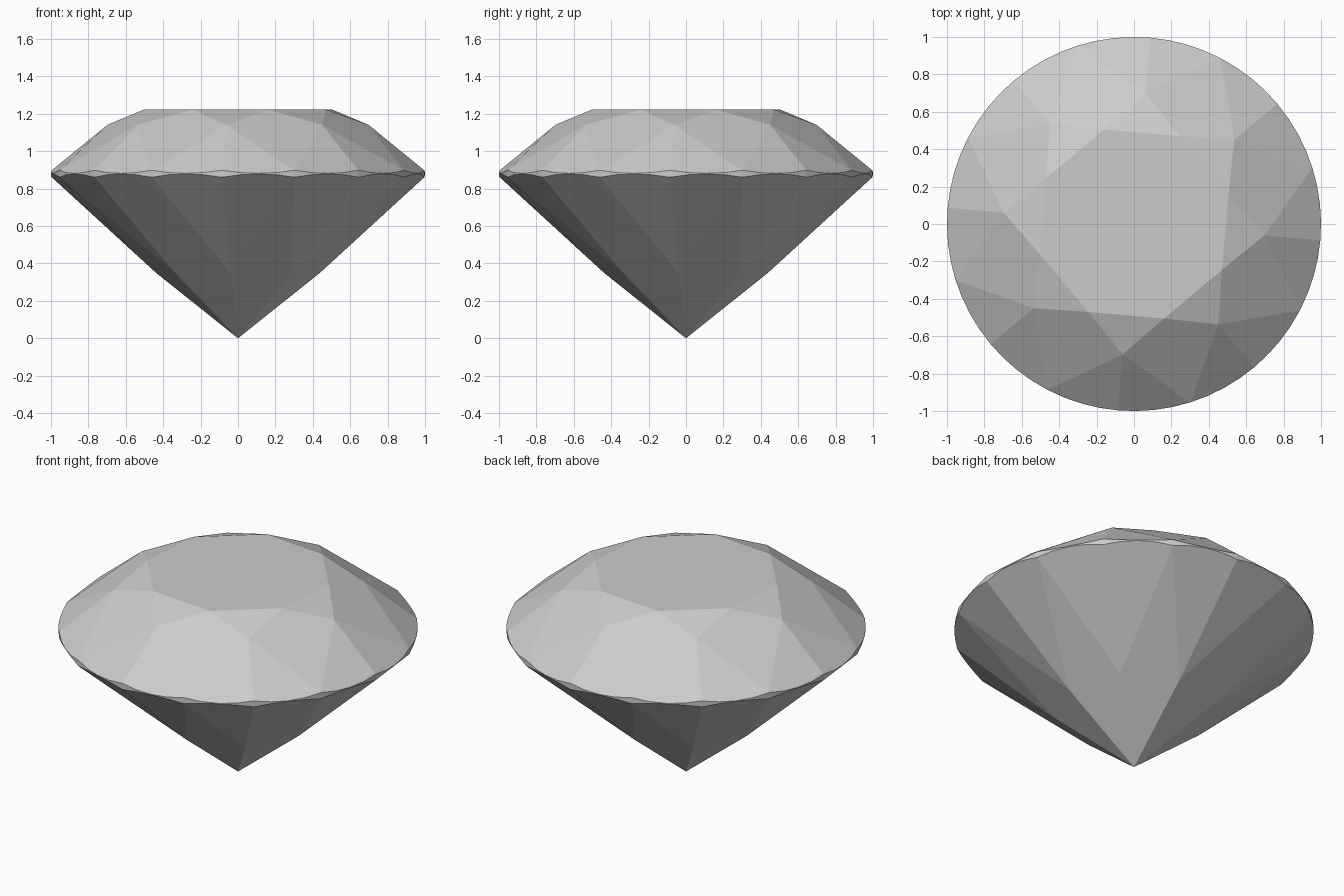
import bpy, bmesh
from math import cos, sin, radians, pi

if "Cube" in bpy.data.objects:
    bpy.data.objects.remove(bpy.data.objects["Cube"])

# main proportions (heights and radii)
TABLE_Z, TABLE_R = 1.222, 0.53
RIM_TOP, RIM_LOW = 0.898, 0.861
STAR_R, LOWER_R = 0.70, 0.44
TURN = radians(-5)
STEP = pi / 8          # angle between neighbouring girdle corners
HALF = STEP / 2

# heights of facet tips, lying on the main crown and pavilion planes
star_z = TABLE_Z - (TABLE_Z - RIM_TOP) / (1 - TABLE_R) * (STAR_R * cos(STEP) - TABLE_R)
lower_z = RIM_LOW * LOWER_R * cos(STEP)

# slopes of the girdle facets, which scallop the round girdle
k_up = (star_z - RIM_TOP) / ((1 - STAR_R) * cos(HALF))
k_low = (RIM_LOW - lower_z) / ((1 - LOWER_R) * cos(HALF))


def polar(r, a, z):
    return (r * cos(a + TURN), r * sin(a + TURN), z)


bm = bmesh.new()
bm.verts.new((0, 0, 0))

# table corners, star tips and lower facet tips
for i in range(8):
    a = i * 2 * STEP
    bm.verts.new(polar(TABLE_R, a + STEP, TABLE_Z))
    bm.verts.new(polar(STAR_R, a, star_z))
    bm.verts.new(polar(LOWER_R, a, lower_z))

# round scalloped girdle
SEG = 4
for i in range(16 * SEG):
    sag = cos((i % SEG) / SEG * STEP - HALF) - cos(HALF)
    a = i * STEP / SEG
    bm.verts.new(polar(1, a, RIM_TOP - k_up * sag))
    bm.verts.new(polar(1, a, RIM_LOW + k_low * sag))

# the gem is convex: hull, then merge coplanar triangles into facets
bmesh.ops.convex_hull(bm, input=bm.verts[:])
bmesh.ops.dissolve_limit(bm, angle_limit=radians(0.5), verts=bm.verts[:], edges=bm.edges[:])
bmesh.ops.recalc_face_normals(bm, faces=bm.faces[:])

mesh = bpy.data.meshes.new("cut_gem")
bm.to_mesh(mesh)
bm.free()
gem = bpy.data.objects.new("cut_gem", mesh)
bpy.context.collection.objects.link(gem)
